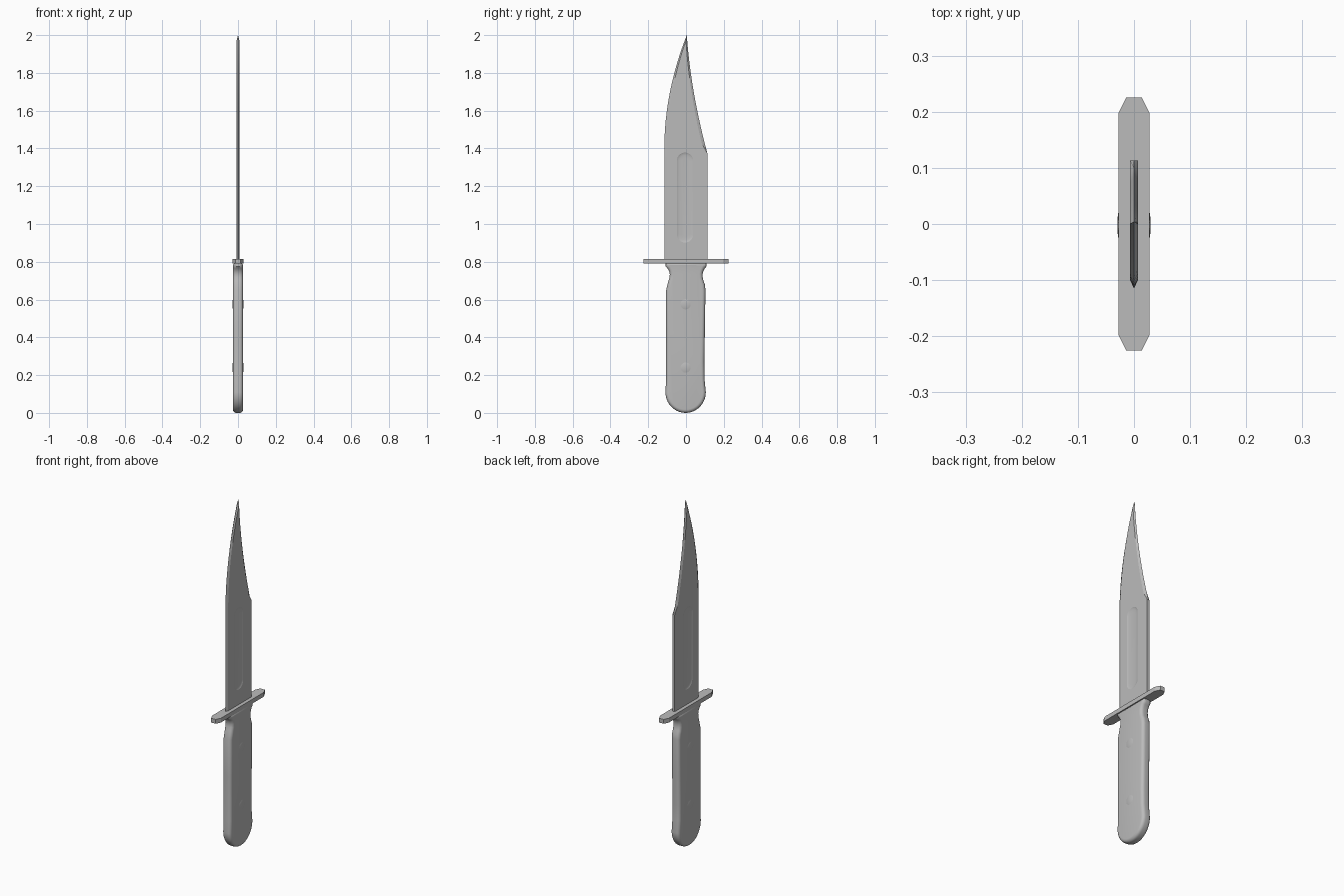
import bpy, bmesh, math
from mathutils import Vector

if "Cube" in bpy.data.objects:
    bpy.data.objects.remove(bpy.data.objects["Cube"], do_unlink=True)

steel = bpy.data.materials.new("plain grey")
steel.use_nodes = True
GREY = (0.5, 0.5, 0.5, 1)
steel.diffuse_color = GREY
steel.node_tree.nodes["Principled BSDF"].inputs["Base Color"].default_value = GREY


def curve(p0, c, p1, n):
    """Points on a quadratic curve, without its last point."""
    p0, c, p1 = Vector(p0), Vector(c), Vector(p1)
    ts = [i / n for i in range(n)]
    return [p0 * (1 - t) ** 2 + c * 2 * t * (1 - t) + p1 * t * t for t in ts]


def arc(cy, cz, ry, rz, a0, a1, n):
    angles = [math.radians(a0 + (a1 - a0) * i / n) for i in range(n + 1)]
    return [Vector((cy + ry * math.cos(a), cz + rz * math.sin(a))) for a in angles]


def inset(points, width):
    """Move a counter-clockwise outline inward by width(point)."""
    result = []
    for i, p in enumerate(points):
        a = (p - points[i - 1]).normalized()
        b = (points[(i + 1) % len(points)] - p).normalized()
        na, nb = Vector((-a.y, a.x)), Vector((-b.y, b.x))
        result.append(p + (na + nb) / max(1 + na.dot(nb), 0.05) * width(p))
    return result


def loft(name, rings, smooth=None):
    """Skin matching (x, outline) rings and cap both ends."""
    bm = bmesh.new()
    loops = [[bm.verts.new((x, p.x, p.y)) for p in pts] for x, pts in rings]
    for lo, hi in zip(loops, loops[1:]):
        for i in range(len(lo)):
            bm.faces.new((lo[i - 1], lo[i], hi[i], hi[i - 1]))
    bm.faces.new(loops[0][::-1])
    bm.faces.new(loops[-1])
    bmesh.ops.remove_doubles(bm, verts=bm.verts, dist=0.00001)
    bmesh.ops.recalc_face_normals(bm, faces=bm.faces)
    mesh = bpy.data.meshes.new(name)
    bm.to_mesh(mesh)
    bm.free()
    mesh.materials.append(steel)
    obj = bpy.data.objects.new(name, mesh)
    bpy.context.collection.objects.link(obj)
    if smooth:
        shade(obj, smooth)
    return obj


def activate(obj):
    bpy.ops.object.select_all(action="DESELECT")
    obj.select_set(True)
    bpy.context.view_layer.objects.active = obj


def shade(obj, degrees):
    activate(obj)
    bpy.ops.object.shade_smooth_by_angle(angle=math.radians(degrees))


# Blade: flat spine, sharpened belly and clip
TIP, SPINE, HALF = (0.004, 2.0), 0.113, 0.007
outline = [Vector((-0.115, 0.8)), Vector((SPINE, 0.8))]
outline += curve((SPINE, 1.375), (0.027, 1.69), TIP, 12)
outline += curve(TIP, (-0.114, 1.7), (-0.115, 1.4), 12)
outline.append(Vector((-0.115, 1.4)))


def edge_width(p):
    if p.x > SPINE - 0.001 or p.y < 0.81:
        return 0
    return 0.006 + 0.009 * min(1, (2 - p.y) / 0.5)


face = inset(outline, edge_width)
face[0].x += 0.015
blade = loft("blade", [(-HALF, face), (0, outline), (HALF, face)])

# Shallow groove in each side of the blade
capsule = arc(-0.005, 0.945, 0.045, 0.045, 180, 360, 16)
capsule += arc(-0.005, 1.335, 0.045, 0.045, 0, 180, 16)
for side in (-1, 1):
    rings = []
    for depth, shrink in ((0.004, 0.03), (0.003, 0.016), (0.0015, 0.005), (-0.003, -0.004)):
        rings.append((side * (HALF - depth), inset(capsule, lambda p: shrink)))
    cutter = loft("groove_cutter", rings)
    cutter.hide_render = True
    activate(blade)
    mod = blade.modifiers.new("groove", "BOOLEAN")
    mod.operation, mod.object, mod.solver = "DIFFERENCE", cutter, "EXACT"
    bpy.ops.object.modifier_apply(modifier=mod.name)
    bpy.data.objects.remove(cutter, do_unlink=True)
shade(blade, 20)

# Guard: flat bar with chamfered ends
bar = [(0.014, -0.225), (0.028, -0.197), (0.028, 0.197), (0.014, 0.225)]
bar += [(-x, y) for x, y in reversed(bar)]
bm = bmesh.new()
base = bm.faces.new([bm.verts.new((x, y, 0.79)) for x, y in bar])
top = bmesh.ops.extrude_face_region(bm, geom=[base])["geom"]
bmesh.ops.translate(bm, vec=(0, 0, 0.025),
                    verts=[v for v in top if isinstance(v, bmesh.types.BMVert)])
bmesh.ops.recalc_face_normals(bm, faces=bm.faces)
guard_mesh = bpy.data.meshes.new("guard")
bm.to_mesh(guard_mesh)
bm.free()
guard_mesh.materials.append(steel)
bpy.context.collection.objects.link(bpy.data.objects.new("guard", guard_mesh))

# Handle: rounded slab with a waist under the guard and a round butt
grip = arc(-0.002, 0.11, 0.107, 0.11, 180, 360, 20)
grip += [Vector(p) for p in ((0.098, 0.18), (0.097, 0.27), (0.1, 0.44), (0.103, 0.65))]
grip += curve((0.1, 0.68), (0.072, 0.74), (0.108, 0.775), 6)
grip += [Vector(p) for p in ((0.108, 0.775), (0.108, 0.795), (-0.108, 0.795))]
grip += curve((-0.108, 0.775), (-0.066, 0.74), (-0.103, 0.68), 6)
grip += [Vector(p) for p in ((-0.105, 0.65), (-0.105, 0.44), (-0.105, 0.18))]
ROUND, THICK = 0.018, 0.027
profile = []
for i in range(6):
    a = math.radians(18 * i)
    profile.append((THICK - ROUND + ROUND * math.sin(a), ROUND * (1 - math.cos(a))))
profile = [(-x, w) for x, w in reversed(profile)] + profile
loft("handle", [(x, inset(grip, lambda p: w)) for x, w in profile], 40)

# Rivets: low domes on both sides of the handle
for place, z in (("upper", 0.575), ("lower", 0.24)):
    for hand, side in (("left", 1), ("right", -1)):
        rings = []
        for out, r in ((-0.003, 0.028), (0, 0.027), (0.0015, 0.02), (0.0025, 0.01), (0.0028, 0.003)):
            rings.append((side * (THICK + out), arc(-0.002, z, r, r, 0, 345, 23)))
        loft(f"{place}_{hand}_rivet", rings, 40)
